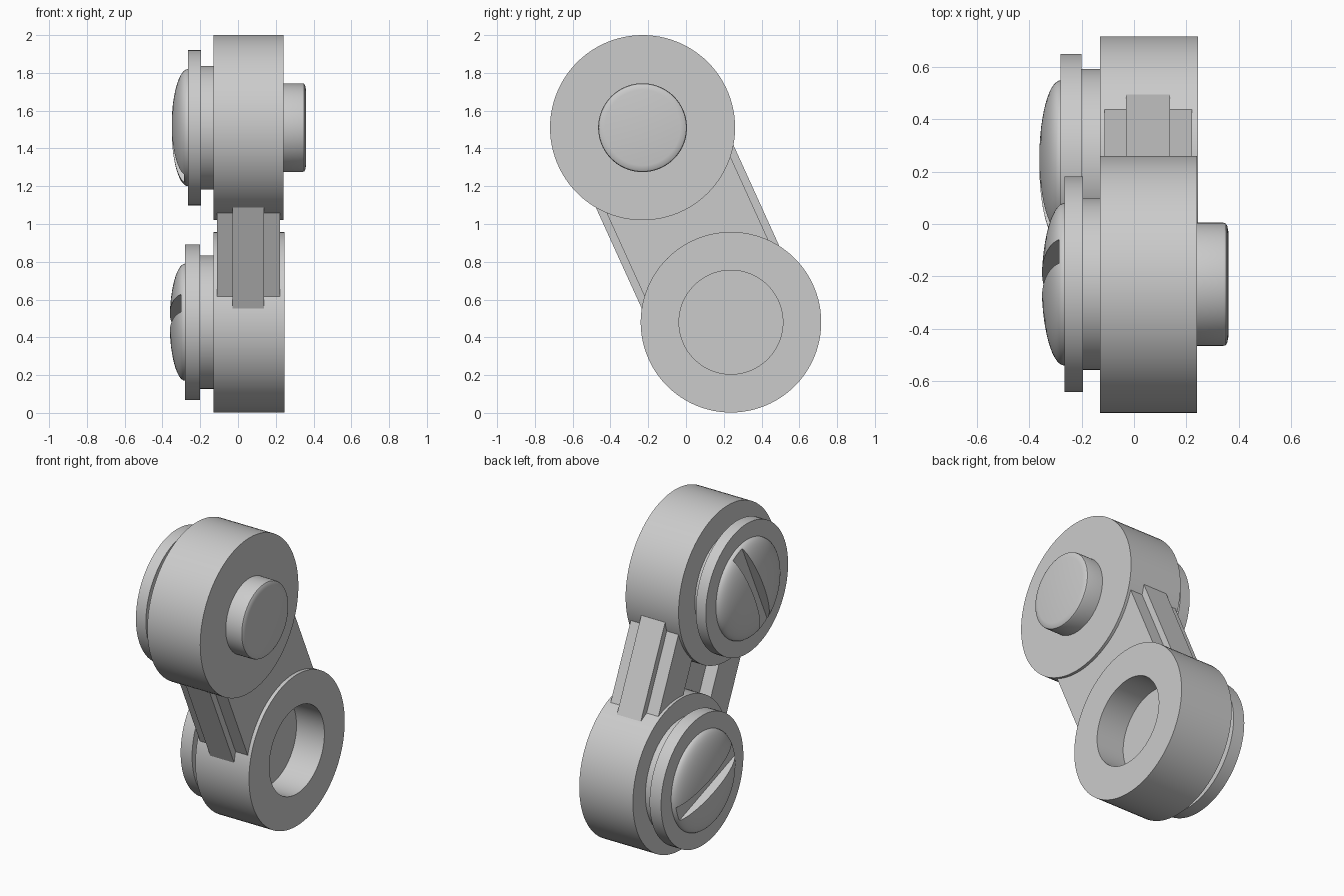
import bpy, bmesh, math
from mathutils import Matrix, Vector

if "Cube" in bpy.data.objects:
    bpy.data.objects.remove(bpy.data.objects["Cube"])

grey = bpy.data.materials.new("plain_grey")
grey.use_nodes = True
tone = (0.6, 0.6, 0.6, 1)
grey.diffuse_color = tone
grey.node_tree.nodes["Principled BSDF"].inputs["Base Color"].default_value = tone

TOP = Vector((0, -0.23, 1.51))
LOW = Vector((0, 0.238, 0.48))


def add_object(name, bm):
    bmesh.ops.recalc_face_normals(bm, faces=bm.faces)
    mesh = bpy.data.meshes.new(name)
    bm.to_mesh(mesh)
    bm.free()
    mesh.materials.append(grey)
    obj = bpy.data.objects.new(name, mesh)
    bpy.context.collection.objects.link(obj)
    return obj


def smooth(obj):
    bpy.ops.object.select_all(action="DESELECT")
    obj.select_set(True)
    bpy.context.view_layer.objects.active = obj
    bpy.ops.object.shade_smooth_by_angle(angle=math.radians(35))


def lathe(name, centre, profile, steps=96):
    """Turn (x, radius) points around an axis along x."""
    bm = bmesh.new()
    verts = [bm.verts.new(centre + Vector((x, 0, r))) for x, r in profile]
    edges = [bm.edges.new(pair) for pair in zip(verts, verts[1:])]
    bmesh.ops.spin(bm, geom=verts + edges, cent=centre, axis=(1, 0, 0),
                   angle=math.tau, steps=steps)
    bmesh.ops.remove_doubles(bm, verts=bm.verts, dist=0.0001)
    obj = add_object(name, bm)
    smooth(obj)
    return obj


def box(name, lo, hi, frame):
    lo, hi = Vector(lo), Vector(hi)
    bm = bmesh.new()
    bmesh.ops.create_cube(bm, size=1, matrix=frame @ Matrix.Translation((lo + hi) / 2)
                          @ Matrix.Diagonal((*(hi - lo), 1)))
    return add_object(name, bm)


def slotted_dome(name, centre, base, tip, radius, floor, angle):
    """Shallow dome with a straight screwdriver-style slot."""
    arc = [math.radians(90 * i / 14) for i in range(15)]
    profile = [(base + 0.02, 0), (base + 0.02, radius)]
    profile += [(base + (tip - base) * math.sin(a), radius * math.cos(a)) for a in arc]
    dome = lathe(name, centre, profile)
    frame = Matrix.Translation(centre) @ Matrix.Rotation(math.radians(angle), 4, "X")
    cutter = box(name + "_slot_cutter", (-0.5, -0.5, -0.05), (floor, 0.5, 0.05), frame)
    cutter.hide_render = True
    cut = dome.modifiers.new("slot", "BOOLEAN")
    cut.operation = "DIFFERENCE"
    cut.solver = "EXACT"
    cut.object = cutter
    bpy.context.view_layer.objects.active = dome
    bpy.ops.object.modifier_apply(modifier="slot")
    bpy.data.objects.remove(cutter)
    smooth(dome)


# Upper drum with a softly rounded peg
lathe("upper_drum", TOP, [(-0.13, 0), (-0.13, 0.49), (0.24, 0.49), (0.24, 0)])
lathe("upper_peg", TOP, [(0.2, 0), (0.2, 0.235), (0.34, 0.235), (0.35, 0.232),
                         (0.356, 0.222), (0.36, 0.2), (0.36, 0)])

# Lower drum with a blind socket
lathe("lower_drum", LOW, [(-0.13, 0), (-0.13, 0.478), (0.245, 0.478),
                          (0.245, 0.275), (0.05, 0.275), (0.05, 0)])

# Stepped collars and slotted domes
for name, centre, neck, inner, outer, tip, angle in (
        ("upper", TOP, 0.327, -0.195, -0.265, -0.352, 65),
        ("lower", LOW, 0.353, -0.2, -0.28, -0.362, -20)):
    lathe(name + "_collar", centre, [(-0.12, 0), (-0.12, neck), (inner, neck),
                                     (inner, 0.411), (outer, 0.411), (outer, 0)])
    slotted_dome(name + "_dome", centre, outer, tip, 0.31, outer - 0.022, angle)

# Link between the drums: local z runs from the lower to the upper centre
span = (TOP - LOW).length
lean = math.atan2(LOW.y - TOP.y, TOP.z - LOW.z)
link = Matrix.Translation(LOW) @ Matrix.Rotation(lean, 4, "X")
box("link_web", (-0.03, -0.3, 0.29), (0.222, 0.3, span - 0.2), link)
for name, side in (("front", -1), ("back", 1)):
    def strip(part, x0, x1, near, far, start):
        a, b = sorted((near * side, far * side))
        box(f"{name}_{part}", (x0, a, start), (x1, b, span - start), link)
    strip("link_cheek", -0.112, -0.02, 0.15, 0.32, 0.2)
    strip("link_rail", -0.112, 0.222, 0.295, 0.36, 0.05)
    strip("link_ridge", -0.03, 0.137, 0.35, 0.4, 0.05)
